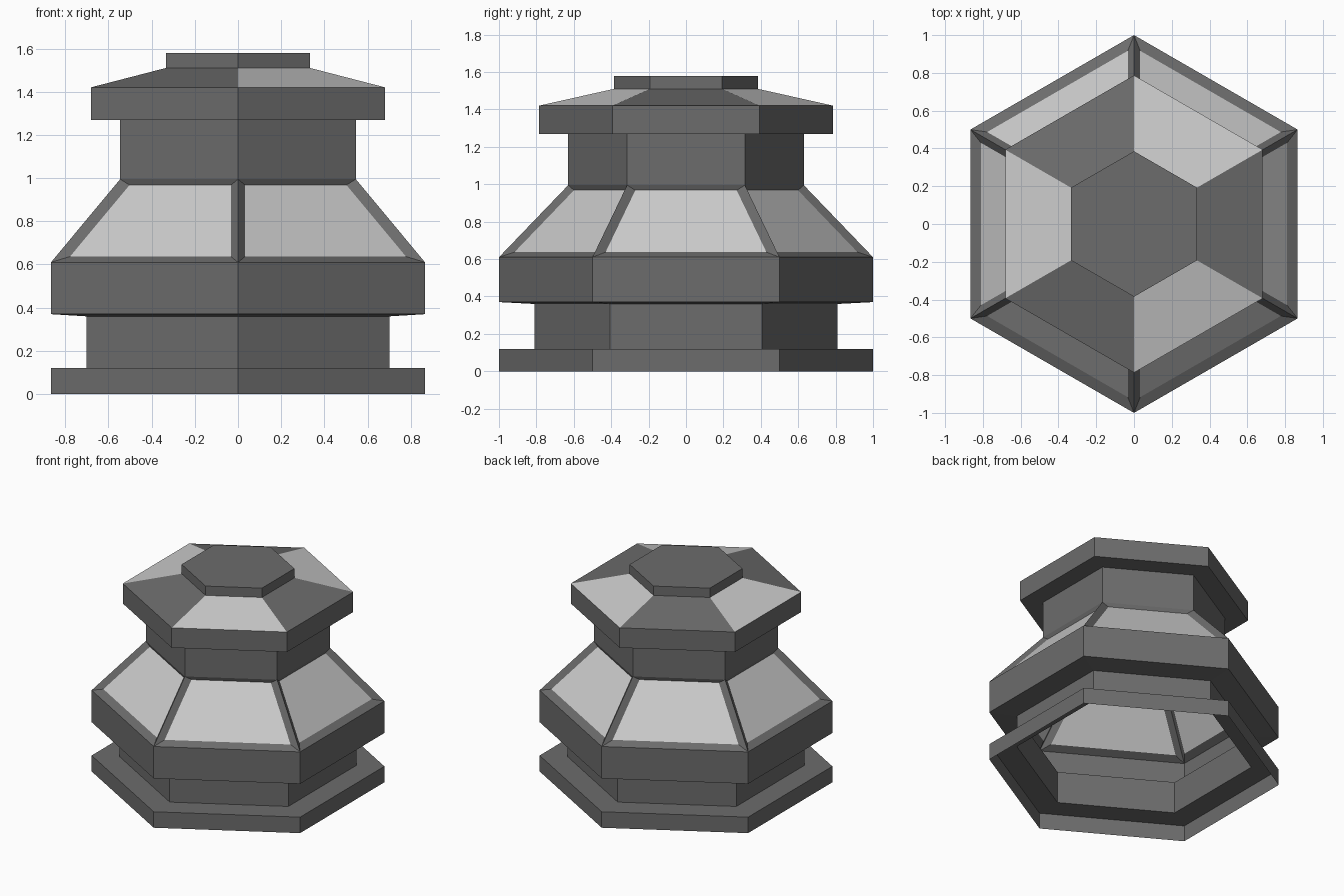
import bpy, bmesh
from math import sin, cos, radians
from mathutils import Vector

if "Cube" in bpy.data.objects:
    bpy.data.objects.remove(bpy.data.objects["Cube"])

dark = bpy.data.materials.new("dark_grey")
dark.diffuse_color = (0.15, 0.15, 0.15, 1)
dark.use_nodes = True
dark.node_tree.nodes["Principled BSDF"].inputs["Base Color"].default_value = dark.diffuse_color
light = bpy.data.materials.new("light_grey")
light.diffuse_color = (0.8, 0.8, 0.8, 1)
light.use_nodes = True
light.node_tree.nodes["Principled BSDF"].inputs["Base Color"].default_value = light.diffuse_color


def hex_shell(name, profile, cap=False, edit=None):
    """Open six-sided shell through (radius, height) points, corners on the y axis.
    edit(bm, bands) may change the faces; bands[i][k] faces the angle 60 * k."""
    bm = bmesh.new()
    rings = [[bm.verts.new((r * cos(radians(60 * k - 30)), r * sin(radians(60 * k - 30)), z))
              for k in range(6)] for r, z in profile]
    bands = [[bm.faces.new((a[k], a[(k + 1) % 6], b[(k + 1) % 6], b[k])) for k in range(6)]
             for a, b in zip(rings, rings[1:])]
    if cap:
        bm.faces.new(rings[-1])
    if edit:
        edit(bm, bands)
    mesh = bpy.data.meshes.new(name)
    bm.to_mesh(mesh)
    bm.free()
    mesh.materials.append(dark)
    mesh.materials.append(light)
    obj = bpy.data.objects.new(name, mesh)
    bpy.context.collection.objects.link(obj)
    return obj


def sink_panels(bm, bands):
    # shrink each sloping face about its centre and push it straight inward
    for k, face in enumerate(bands[2]):
        out = Vector((cos(radians(60 * k)), sin(radians(60 * k)), 0))
        bmesh.ops.inset_individual(bm, faces=[face], thickness=0.01)
        face.material_index = 1
        corners = [(0.5, 1.0, 0.61), (0.315, 0.63, 0.995)]
        mid = out * (0.815 * cos(radians(30))) + Vector((0, 0, 0.8025))
        side = Vector((-out.y, out.x, 0))
        for v in face.verts:
            half, r, z = corners[v.co.z > 0.8]
            sign = 1 if v.co.dot(side) > 0 else -1
            corner = out * (r * cos(radians(30))) + side * (half * sign) + Vector((0, 0, z))
            v.co = mid.lerp(corner, 0.86) - out * 0.033


def alternate_roof(bm, bands):
    # every second roof slope is light
    for k in (1, 3, 5):
        bands[2][k].material_index = 1


# foot rim and lower wall, open underneath
hex_shell("base", [(1, 0), (1, 0.12), (0.81, 0.12), (0.81, 0.36)])
# overhanging band with recessed sloping panels
hex_shell("panelled_skirt", [(0.81, 0.36), (1, 0.37), (1, 0.61), (0.63, 0.995)], edit=sink_panels)
# neck
hex_shell("neck", [(0.63, 0.995), (0.63, 1.27)])
# roof with raised cap
hex_shell("roof", [(0.63, 1.27), (0.787, 1.27), (0.787, 1.42), (0.385, 1.51), (0.385, 1.58)],
          cap=True, edit=alternate_roof)
